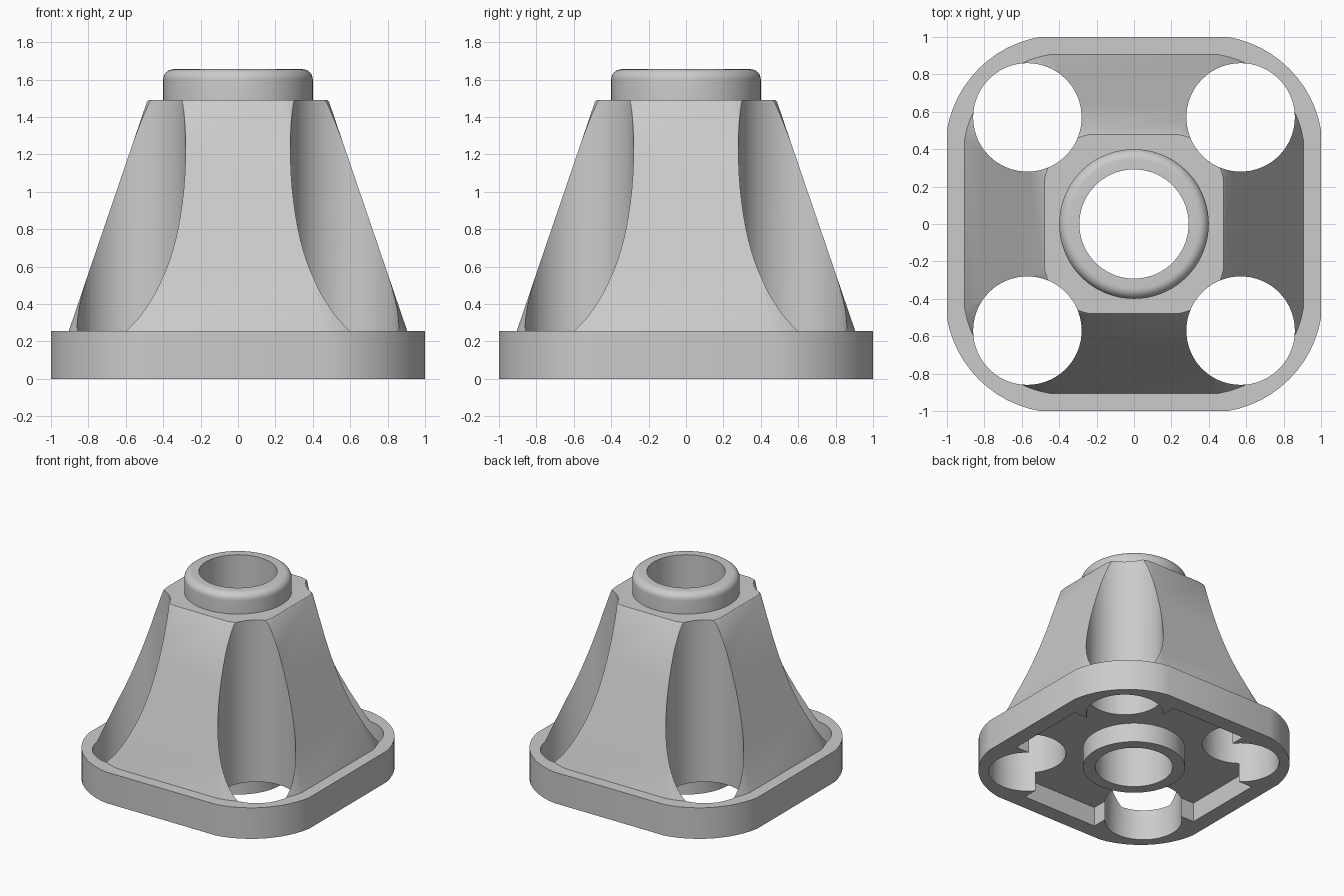
import bpy, bmesh, math
from mathutils import Matrix

cube = bpy.data.objects.get("Cube")
if cube:
    bpy.data.objects.remove(cube, do_unlink=True)

grey = bpy.data.materials.new("light_grey")
grey.use_nodes = True
grey.diffuse_color = (0.6, 0.6, 0.6, 1)
grey.node_tree.nodes["Principled BSDF"].inputs["Base Color"].default_value = (0.6, 0.6, 0.6, 1)


def make(name, bm):
    bmesh.ops.recalc_face_normals(bm, faces=bm.faces[:])
    mesh = bpy.data.meshes.new(name)
    bm.to_mesh(mesh)
    bm.free()
    mesh.materials.append(grey)
    obj = bpy.data.objects.new(name, mesh)
    bpy.context.collection.objects.link(obj)
    return obj


def stack(name, rings):
    """Closed solid from a stack of matching rings of points."""
    bm = bmesh.new()
    loops = [[bm.verts.new(p) for p in ring] for ring in rings]
    n = len(loops[0])
    for a, b in zip(loops, loops[1:]):
        for i in range(n):
            j = (i + 1) % n
            bm.faces.new((a[i], a[j], b[j], b[i]))
    bm.faces.new(loops[0][::-1])
    bm.faces.new(loops[-1])
    return make(name, bm)


def rounded_square(half, z, steps=12):
    """Square with bulging corners that start halfway along each side."""
    centre, radius = 0.399, 0.61
    sweep = math.asin(0.3536 / radius)
    pts = []
    for quarter in range(4):
        turn = quarter * math.pi / 2
        c, s = math.cos(turn), math.sin(turn)
        for i in range(steps + 1):
            a = math.pi / 4 + sweep * (2 * i / steps - 1)
            x = min(1, centre + radius * math.cos(a)) * half
            y = min(1, centre + radius * math.sin(a)) * half
            pts.append((x * c - y * s, x * s + y * c, z))
    return pts


def circle(r, z, x=0, y=0, n=72):
    return [(x + r * math.cos(2 * math.pi * i / n),
             y + r * math.sin(2 * math.pi * i / n), z) for i in range(n)]


def box(name, hx, hy, z0, z1):
    bm = bmesh.new()
    bmesh.ops.create_cube(bm, size=2, matrix=Matrix.Translation((0, 0, (z0 + z1) / 2))
                          @ Matrix.Diagonal((hx, hy, (z1 - z0) / 2, 1)))
    return make(name, bm)


def combine(target, tool, operation):
    mod = target.modifiers.new(operation.lower(), "BOOLEAN")
    mod.operation = operation
    mod.solver = "EXACT"
    mod.object = tool
    tool.hide_render = True
    bpy.context.view_layer.objects.active = target
    bpy.ops.object.modifier_apply(modifier=mod.name)
    bpy.data.objects.remove(tool, do_unlink=True)


# Flange and tapered tower
body = stack("mount_body", [
    rounded_square(1, 0), rounded_square(1, 0.255),
    rounded_square(0.905, 0.255), rounded_square(0.487, 1.48),
    rounded_square(0.478, 1.49)])

# Cross-shaped recess under the flange
for hx, hy in ((0.87, 0.34), (0.34, 0.87), (0.45, 0.45)):
    combine(body, box("recess_cutter", hx, hy, -0.1, 0.16), "DIFFERENCE")

# Corner bolt channels
for sx in (-1, 1):
    for sy in (-1, 1):
        ends = [circle(0.29, z, sx * 0.57, sy * 0.57) for z in (-0.2, 2)]
        combine(body, stack("bolt_cutter", ends), "DIFFERENCE")

# Central column: lower boss and rounded top collar
column = [circle(0.385, 0), circle(0.385, 0.8), circle(0.4, 0.9)]
fillet = 0.055
for i in range(9):
    a = math.pi / 2 * i / 8
    column.append(circle(0.4 - fillet + fillet * math.cos(a),
                         1.655 - fillet + fillet * math.sin(a)))
combine(body, stack("centre_column", column), "UNION")

# Central bore
combine(body, stack("bore_cutter", [circle(0.292, z) for z in (-0.2, 2)]), "DIFFERENCE")

bpy.ops.object.select_all(action="DESELECT")
body.select_set(True)
bpy.context.view_layer.objects.active = body
bpy.ops.object.shade_smooth_by_angle(angle=math.radians(25))
